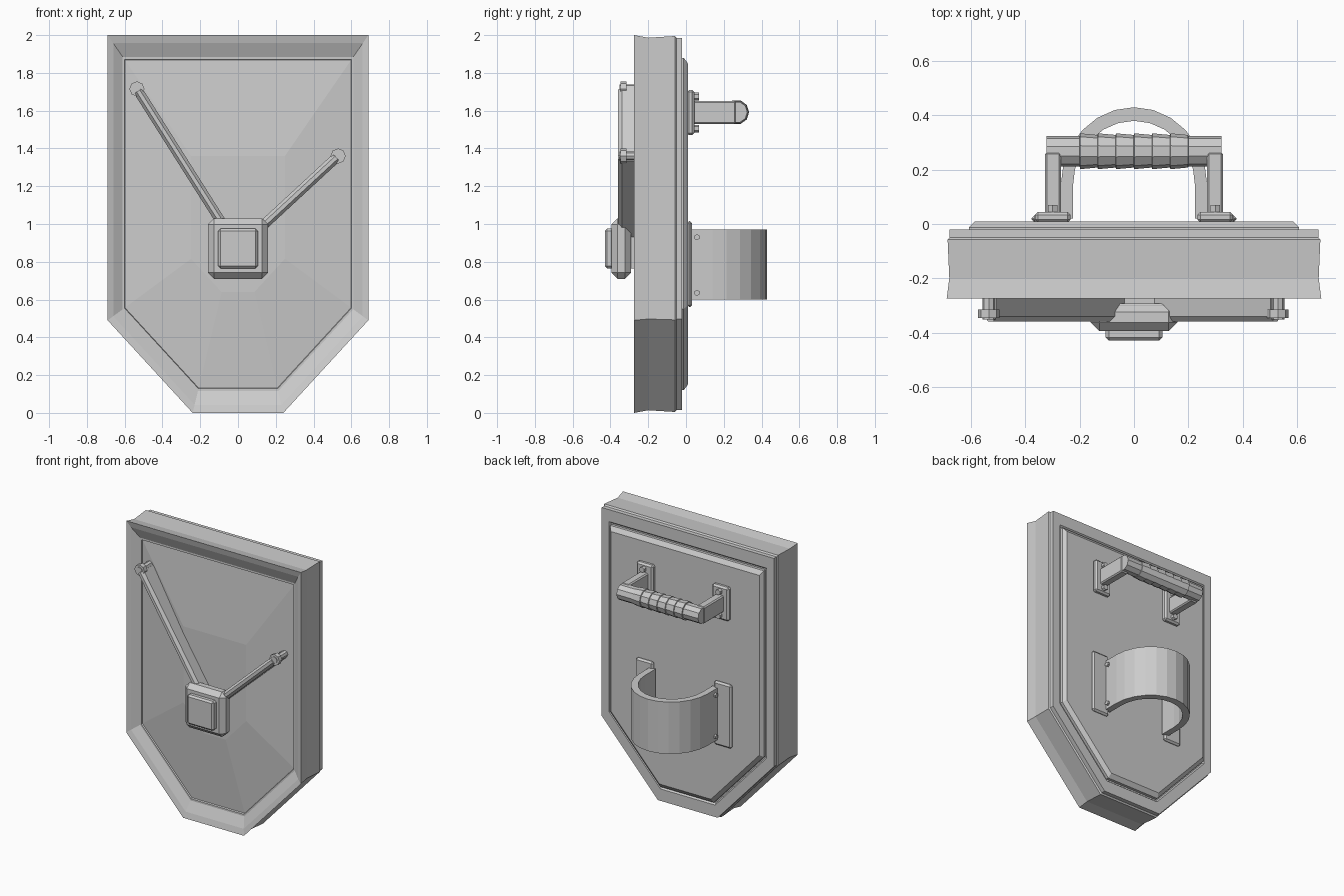
import bpy, bmesh, math
from mathutils import Matrix, Vector

if "Cube" in bpy.data.objects:
    bpy.data.objects.remove(bpy.data.objects["Cube"])


def finish(name, bm):
    bmesh.ops.recalc_face_normals(bm, faces=bm.faces)
    me = bpy.data.meshes.new(name)
    bm.to_mesh(me)
    bm.free()
    ob = bpy.data.objects.new(name, me)
    bpy.context.collection.objects.link(ob)
    return ob


def loft(name, rings, closed=False):
    """Skin rings of 3D points; cap the ends, or join last to first."""
    bm = bmesh.new()
    vs = [[bm.verts.new(p) for p in r] for r in rings]
    n = len(vs[0])
    pairs = list(zip(vs, vs[1:])) + ([(vs[-1], vs[0])] if closed else [])
    for a, b in pairs:
        for i in range(n):
            j = (i + 1) % n
            bm.faces.new((a[i], a[j], b[j], b[i]))
    if not closed:
        bm.faces.new(vs[0])
        bm.faces.new(vs[-1])
    return finish(name, bm)


def box(name, x, y, z, bevel=0.0):
    """Box from ranges, with a one-segment chamfer."""
    bm = bmesh.new()
    bmesh.ops.create_cube(bm, size=1)
    for v in bm.verts:
        for i, (lo, hi) in enumerate((x, y, z)):
            v.co[i] = lo + (v.co[i] + 0.5) * (hi - lo)
    if bevel:
        bmesh.ops.bevel(bm, geom=bm.edges[:], offset=bevel, segments=1, affect='EDGES')
    return finish(name, bm)


def cyl(name, a, b, r, sides):
    """Cylinder between two points."""
    a, b = Vector(a), Vector(b)
    bm = bmesh.new()
    m = Matrix.Translation((a + b) / 2) @ (b - a).to_track_quat('Z', 'Y').to_matrix().to_4x4()
    bmesh.ops.create_cone(bm, cap_ends=True, segments=sides, radius1=r, radius2=r,
                          depth=(b - a).length, matrix=m)
    return finish(name, bm)


# Shield body: one outline scaled along a stepped front-to-back profile
OUTLINE = [(-.69, 2), (.69, 2), (.69, .49), (.24, 0), (-.24, 0), (-.69, .49)]
PROFILE = [(.36, -.262), (.868, -.222), (.872, -.232), (.885, -.232), (.957, -.264),
           (1, -.275), (.986, -.2), (.995, -.058), (.985, -.05), (.985, -.02),
           (.9, -.02), (.89, -.032), (.88, -.032), (.88, -.012), (.85, .01)]
loft("shield_body", [[(x * s, y, 1 + (z - 1) * s) for x, z in OUTLINE] for s, y in PROFILE])

# Hub and its raised cap
HUB = Vector((0, 0, .87))
loft("hub", [[(sx * r, y, HUB.z + sz * r) for sx, sz in ((-1, -1), (1, -1), (1, 1), (-1, 1))]
             for r, y in ((.105, -.25), (.105, -.292), (.14, -.30))])
box("hub_block", (-.16, .16), (-.395, -.292), (.71, 1.03), .032)
box("hub_cap", (-.105, .105), (-.43, -.38), (.765, .975), .012)

# Dial hands: deep blades with a ridged front, ending in round pins
for label, tip in (("long", (-.535, 1.715)), ("short", (.53, 1.36))):
    end = Vector((tip[0], 0, tip[1]))
    d = (end - HUB).normalized()
    side = Vector((d.z, 0, -d.x))
    section = [(-.026, -.225), (-.026, -.34), (-.01, -.36), (.01, -.36), (.026, -.34), (.026, -.225)]
    loft(label + "_hand", [[p + side * w + Vector((0, y, 0)) for w, y in section]
                           for p in (HUB, end - d * .012)])
    cyl(label + "_hand_pin", (end.x, -.352, end.z), (end.x, -.225, end.z), .024, 8)
    cyl(label + "_hand_tip", (end.x, -.347, end.z), (end.x, -.315, end.z), .04, 8)

# Back fittings, mirrored left and right
for s, label in ((-1, "left"), (1, "right")):
    def span(a, b):
        return tuple(sorted((s * a, s * b)))
    box(label + "_handle_plate", span(.233, .365), (.005, .045), (1.47, 1.71), .012)
    box(label + "_handle_post", span(.268, .328), (.03, .265), (1.53, 1.65), .008)
    for z in (1.505, 1.675):
        cyl(label + "_handle_bolt", (s * .3, .03, z), (s * .3, .07, z), .02, 6)
    box(label + "_strap_plate", span(.24, .378), (.005, .033), (.56, 1.015), .012)
    for z in (.635, .93):
        cyl(label + "_strap_bolt", (s * .24, .058, z), (s * .285, .058, z), .016, 6)

# Grip bar with tapered wrap segments
stations = [(-.322, .057), (-.2, .057)]
for i in range(6):
    x = -.2 + i * .4 / 6
    stations += [(x + .001, .066), (x + .0655, .06)]
stations += [(.2, .057), (.322, .057)]
loft("handle_grip", [[(x, .268 + r * math.cos(a), 1.592 + r * math.sin(a))
                      for a in [math.pi / 5 * k for k in range(10)]] for x, r in stations])

# Arm strap: thick arch with straight legs
def arch(rx, ry):
    pts = [(rx, .02)]
    pts += [(rx * math.cos(math.pi * k / 12), .14 + ry * math.sin(math.pi * k / 12)) for k in range(13)]
    return pts + [(-rx, .02)]

loft("arm_strap", [[(ox, oy, .6), (ox, oy, .97), (ix, iy, .97), (ix, iy, .6)]
                   for (ox, oy), (ix, iy) in zip(arch(.27, .29), arch(.225, .24))])
